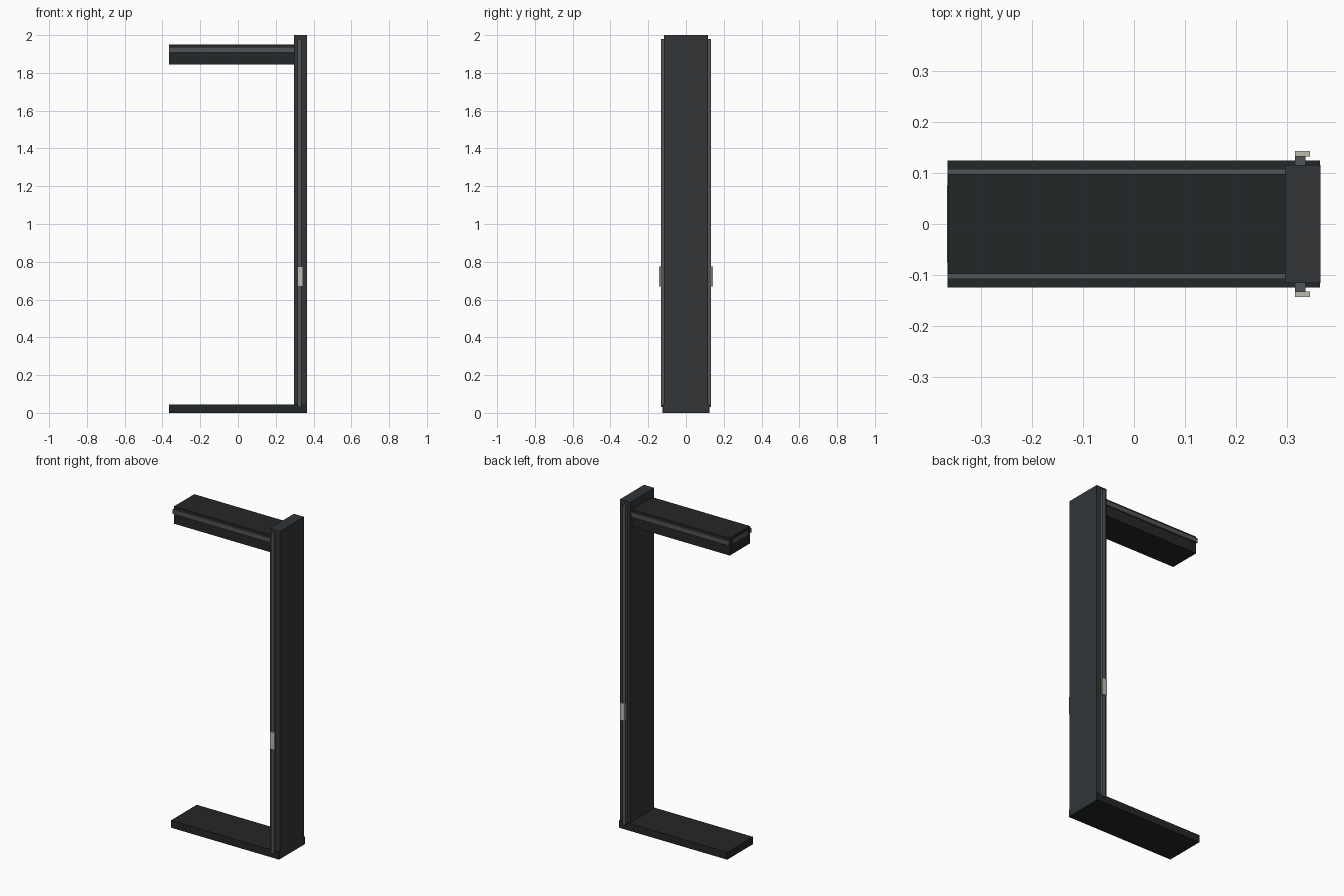
import bpy
import bmesh
from mathutils import Vector

if "Cube" in bpy.data.objects:
    bpy.data.objects.remove(bpy.data.objects["Cube"])


def material(name, rgb):
    m = bpy.data.materials.new(name)
    m.diffuse_color = (*rgb, 1.0)
    m.use_nodes = True
    m.node_tree.nodes["Principled BSDF"].inputs["Base Color"].default_value = m.diffuse_color
    return m


CHARCOAL = material("charcoal", (0.017, 0.020, 0.022))
GRAPHITE = material("graphite", (0.032, 0.036, 0.039))
RAIL_GREY = material("rail_grey", (0.085, 0.088, 0.095))
WARM_GREY = material("warm_grey", (0.50, 0.50, 0.44))


def box(name, x, y, z, mat, mirror=False):
    """Box from (min, max) ranges; optionally mirrored across y = 0."""
    lo, hi = Vector((x[0], y[0], z[0])), Vector((x[1], y[1], z[1]))
    bm = bmesh.new()
    bmesh.ops.create_cube(bm, size=1)
    for v in bm.verts:
        v.co = Vector([c * s for c, s in zip(v.co, hi - lo)]) + (lo + hi) / 2
    mesh = bpy.data.meshes.new(name)
    bm.to_mesh(mesh)
    bm.free()
    mesh.materials.append(mat)
    ob = bpy.data.objects.new(name, mesh)
    bpy.context.collection.objects.link(ob)
    if mirror:
        mod = ob.modifiers.new("mirror_y", 'MIRROR')
        mod.use_axis = (False, True, False)
    return ob


# Floor plate and upright column
box("base_plate", (-0.365, 0.364), (-0.124, 0.124), (0, 0.045), CHARCOAL)
box("upright", (0.296, 0.365), (-0.116, 0.116), (0.002, 2.0), GRAPHITE)

# Overhead arm with side rails and end strip
box("top_arm", (-0.364, 0.297), (-0.098, 0.098), (1.845, 1.95), CHARCOAL)
box("arm_rail", (-0.365, 0.296), (0.097, 0.108), (1.908, 1.936), RAIL_GREY, True)
box("arm_end_strip", (-0.366, -0.36), (-0.075, 0.075), (1.908, 1.936), RAIL_GREY)

# Vertical rails on both column sides, each with a sliding grip
box("upright_rail", (0.315, 0.336), (0.115, 0.133), (0.03, 1.98), RAIL_GREY, True)
box("slider_grip", (0.315, 0.345), (0.132, 0.143), (0.67, 0.775), WARM_GREY, True)
